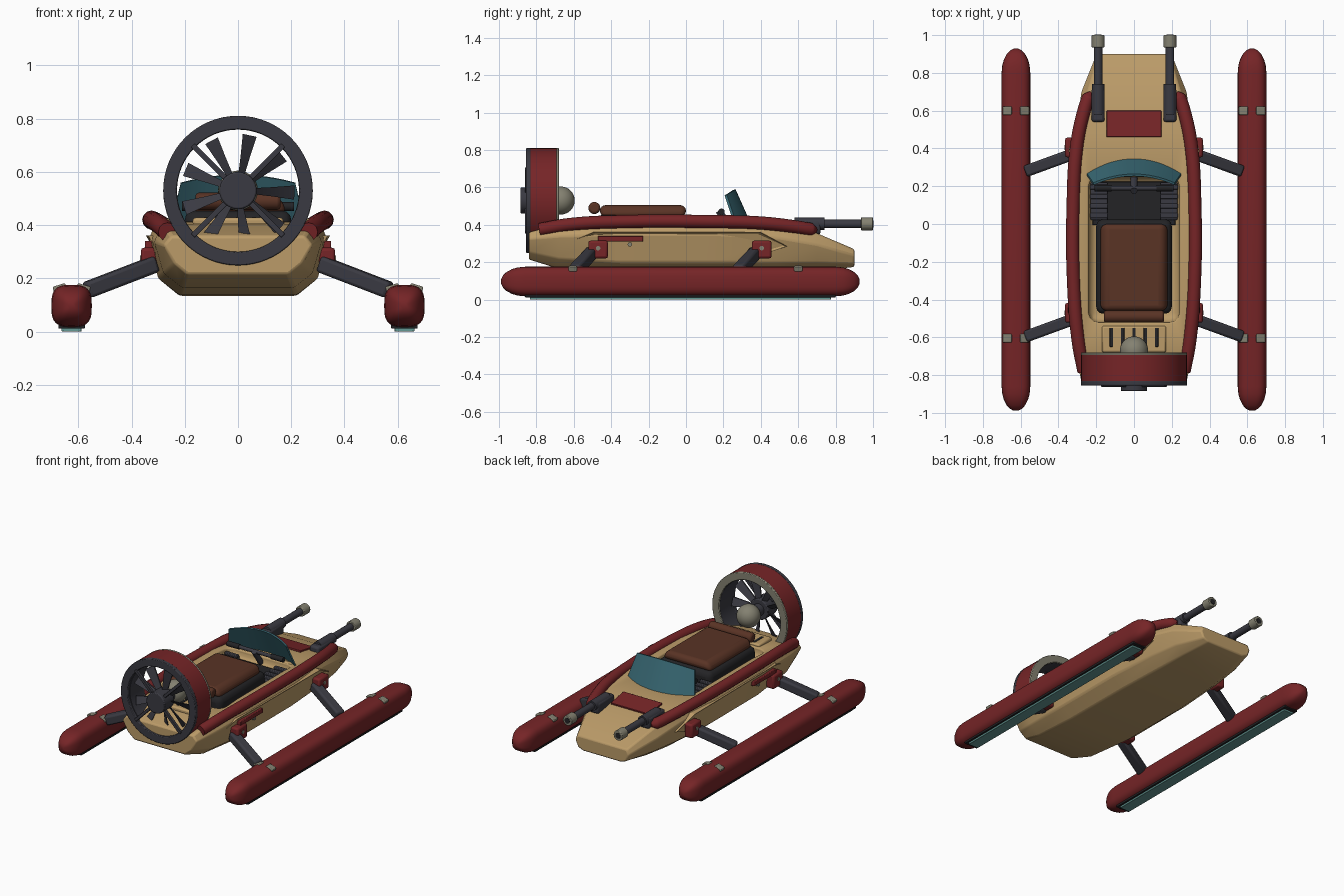
import bpy, bmesh, math
from mathutils import Vector, Matrix

if "Cube" in bpy.data.objects:
    bpy.data.objects.remove(bpy.data.objects["Cube"], do_unlink=True)


def material(name, r, g, b):
    m = bpy.data.materials.new(name)
    m.use_nodes = True
    m.diffuse_color = (r, g, b, 1)
    m.node_tree.nodes["Principled BSDF"].inputs["Base Color"].default_value = (r, g, b, 1)
    return m


TAN = material("sand_paint", .50, .33, .14)
RED = material("dark_red_paint", .18, .018, .02)
DARK = material("dark_metal", .042, .042, .054)
BLACK = material("black_rubber", .017, .017, .019)
GRAY = material("warm_gray_metal", .23, .22, .165)
TEAL = material("teal_glass", .04, .14, .175)
SKID = material("pale_teal_runner", .13, .32, .30)
BROWN = material("brown_leather", .10, .033, .018)


def finish(name, bm, mat, mirror=False, bevel=0, seg=2, smooth=True):
    bmesh.ops.recalc_face_normals(bm, faces=bm.faces)
    mesh = bpy.data.meshes.new(name)
    bm.to_mesh(mesh)
    bm.free()
    ob = bpy.data.objects.new(name, mesh)
    bpy.context.collection.objects.link(ob)
    mesh.materials.append(mat)
    if bevel:
        mod = ob.modifiers.new("Bevel", "BEVEL")
        mod.width, mod.segments, mod.limit_method = bevel, seg, "ANGLE"
    if mirror:
        ob.modifiers.new("Mirror", "MIRROR").use_mirror_merge = False
    if smooth:
        for o in bpy.context.selected_objects:
            o.select_set(False)
        ob.select_set(True)
        bpy.context.view_layer.objects.active = ob
        bpy.ops.object.shade_smooth_by_angle(angle=math.radians(35))
    return ob


def box(name, center, size, mat, bevel=.008, mirror=False, rot=None, seg=2):
    bm = bmesh.new()
    m = Matrix.Translation(center) @ (rot or Matrix()) @ Matrix.Diagonal((*size, 1))
    bmesh.ops.create_cube(bm, size=1, matrix=m)
    return finish(name, bm, mat, mirror, bevel, seg)


def beam(name, p, q, w, mat, mirror=False, bevel=.012):
    p, q = Vector(p), Vector(q)
    rot = (q - p).to_track_quat("Y", "Z").to_matrix().to_4x4()
    return box(name, (p + q) / 2, (w, (q - p).length, w), mat, bevel, mirror, rot)


def rod(name, p, q, r, mat, mirror=False, r2=None, seg=24, bevel=0):
    p, q = Vector(p), Vector(q)
    bm = bmesh.new()
    m = Matrix.Translation((p + q) / 2) @ (q - p).to_track_quat("Z", "Y").to_matrix().to_4x4()
    bmesh.ops.create_cone(bm, cap_ends=True, segments=seg, radius1=r,
                          radius2=r if r2 is None else r2, depth=(q - p).length, matrix=m)
    return finish(name, bm, mat, mirror, bevel)


def loft(name, rings, mat, caps=True, **kw):
    bm = bmesh.new()
    loops = [[bm.verts.new(v) for v in ring] for ring in rings]
    pairs = list(zip(loops, loops[1:])) + ([] if caps else [(loops[-1], loops[0])])
    for a, b in pairs:
        for i in range(len(a)):
            j = (i + 1) % len(a)
            bm.faces.new((a[i], a[j], b[j], b[i]))
    if caps:
        bm.faces.new(loops[0])
        bm.faces.new(loops[-1])
    return finish(name, bm, mat, **kw)


def tube_ring(name, c, r0, r1, y0, y1, mat, bevel=.004):
    # hollow ring around the y axis
    rings = []
    for r, y in ((r0, y0), (r1, y0), (r1, y1), (r0, y1)):
        rings.append([(c[0] + r * math.cos(a), y, c[1] + r * math.sin(a))
                      for a in (i * math.tau / 64 for i in range(64))])
    return loft(name, rings, mat, caps=False, bevel=bevel)


# Hull: station y, then half-width and height of keel, chine, shoulder, deck
stations = [
    (-.84, .19, .215, .24, .255, .28, .325, .25, .36),
    (-.68, .21, .165, .28, .22, .315, .34, .28, .405),
    (-.35, .22, .138, .30, .20, .335, .35, .30, .425),
    (.15, .22, .135, .30, .20, .335, .35, .30, .425),
    (.50, .20, .14, .275, .20, .31, .33, .275, .395),
    (.70, .18, .152, .245, .20, .28, .295, .245, .355),
    (.90, .14, .175, .18, .19, .20, .235, .185, .27),
]
rings = []
for y, *v in stations:
    half = [(v[i], y, v[i + 1]) for i in range(0, 8, 2)]
    rings.append(half + [(-a, b, c) for a, b, c in reversed(half)])
hull = loft("hull", rings, TAN)

# Cockpit well
cutter = box("cockpit_cutter", (0, -.135, .45), (.48, .77, .20), TAN, .05, seg=3)
cutter.hide_render = True
mod = hull.modifiers.new("Cockpit", "BOOLEAN")
mod.operation, mod.object, mod.solver = "DIFFERENCE", cutter, "EXACT"
bpy.context.view_layer.objects.active = hull
bpy.ops.object.modifier_apply(modifier="Cockpit")
bpy.data.objects.remove(cutter, do_unlink=True)
mod = hull.modifiers.new("Bevel", "BEVEL")
mod.width, mod.segments, mod.limit_method, mod.angle_limit = .012, 2, "ANGLE", .4

# Side blisters with a recessed panel
outline = [(-.63, .31), (-.50, .362), (.40, .362), (.55, .285), (.40, .235), (-.50, .235)]
bm = bmesh.new()
outer = [bm.verts.new((.30 + (z - .2) * .36 - .08 * y * y, y * .98, z)) for y, z in outline]
inner = [bm.verts.new((.25, y, z)) for y, z in outline]
face = bm.faces.new(outer)
bm.faces.new(inner[::-1])
for i in range(6):
    j = (i + 1) % 6
    bm.faces.new((outer[i], inner[i], inner[j], outer[j]))
bmesh.ops.recalc_face_normals(bm, faces=bm.faces)
bmesh.ops.inset_region(bm, faces=[face], thickness=.016, depth=-.007)
finish("side_blister", bm, TAN, mirror=True, smooth=False)
box("side_red_panel", (.335, -.35, .326), (.03, .24, .03), RED, .004, True)
rod("side_cap", (.31, -.3, .295), (.338, -.3, .295), .012, GRAY, True)

# Padded side rails
curve = bpy.data.curves.new("side_rail", "CURVE")
curve.dimensions, curve.bevel_depth, curve.bevel_resolution = "3D", .035, 4
curve.use_fill_caps = True
path = [(.265, -.78, .375), (.295, -.62, .402), (.32, -.3, .418), (.322, .1, .418),
        (.305, .4, .41), (.27, .58, .39), (.24, .67, .375), (.225, .695, .372)]
sp = curve.splines.new("BEZIER")
sp.bezier_points.add(len(path) - 1)
for i, (bp, co) in enumerate(zip(sp.bezier_points, path)):
    bp.co = co
    bp.handle_left_type = bp.handle_right_type = "AUTO"
    bp.radius = .4 if i == len(path) - 1 else 1
rail = bpy.data.objects.new("side_rail", curve)
bpy.context.collection.objects.link(rail)
curve.materials.append(RED)
rail.modifiers.new("Mirror", "MIRROR").use_mirror_merge = False

# Floats with runners
rings = []
ends = [.002, .012, .03, .06, .09, .13]
for y, d in [(-.99 + e, e) for e in ends] + [(.93 - e, e) for e in reversed(ends)]:
    s = math.sqrt(1 - (1 - d / .13) ** 2)
    ring = []
    for i in range(32):
        c, n = math.cos(i * math.tau / 32), math.sin(i * math.tau / 32)
        ring.append((.625 + .076 * s * math.copysign(abs(c) ** .65, c), y,
                     .097 + .079 * s * math.copysign(abs(n) ** .65, n)))
    rings.append(ring)
loft("float", rings, RED, mirror=True)
box("runner_pad", (.625, -.03, .02), (.10, 1.66, .016), BLACK, .003, True)
box("runner", (.625, -.03, .009), (.075, 1.61, .018), SKID, .003, True)

# Struts, brackets and float clamps
for end, y_out, y_in, y_br in (("front", -.595, -.50, -.47), ("rear", .28, .375, .405)):
    beam(end + "_strut", (.57, y_out, .155), (.31, y_in, .255), .062, DARK, True)
    box(end + "_bracket", (.335, y_br, .268), (.06, .105, .095), RED, .012, True)
    rod(end + "_bolt", (.35, y_br, .275), (.369, y_br, .275), .012, GRAY, True)
for y in (-.605, .60):
    for side in (-1, 1):
        box("float_clamp", (.625 + side * .045, y, .165), (.05, .045, .022), GRAY, .005,
            True, Matrix.Rotation(side * .3, 4, "Y"))

# Ducted fan
C = (0, .53)
tube_ring("fan_duct", C, .235, .28, -.835, -.69, RED)
tube_ring("fan_inner_lining", C, .229, .24, -.83, -.69, DARK, 0)
tube_ring("fan_front_rim", C, .23, .281, -.855, -.83, DARK)
tube_ring("fan_back_rim", C, .23, .281, -.695, -.68, GRAY)
rod("fan_hub", (0, -.885, C[1]), (0, -.78, C[1]), .07, DARK, seg=32, bevel=.006)
rod("fan_shaft", (0, -.79, C[1]), (0, -.66, C[1]), .04, DARK)
bm = bmesh.new()
bmesh.ops.create_uvsphere(bm, u_segments=32, v_segments=16, radius=.075,
                          matrix=Matrix.Translation((0, -.67, C[1])))
finish("motor_dome", bm, GRAY)
for i in range(4):
    a = math.radians(45 + 90 * i)
    d = Vector((math.cos(a), 0, math.sin(a)))
    hub = Vector((0, -.852, C[1]))
    beam("fan_spoke", hub + d * .05, hub + d * .24, .02, DARK, bevel=.003)
for i in range(9):
    spin = Matrix.Translation((0, -.80, C[1])) @ Matrix.Rotation(math.radians(12 + 40 * i), 4, "Y")
    bm = bmesh.new()
    rows = []
    for r, w, twist in ((.05, .017, .9), (.13, .022, .65), (.212, .029, .4)):
        rows.append([bm.verts.new(spin @ Vector((s * w * math.cos(twist), s * w * math.sin(twist) + t, r)))
                     for s, t in ((-1, -.004), (1, -.004), (1, .004), (-1, .004))])
    for a, b in zip(rows, rows[1:]):
        for k in range(4):
            bm.faces.new((a[k], a[(k + 1) % 4], b[(k + 1) % 4], b[k]))
    bm.faces.new(rows[0])
    bm.faces.new(rows[-1])
    finish("fan_blade", bm, DARK)

# Slotted vent between seat and fan
box("vent_cover", (0, -.61, .413), (.34, .14, .03), TAN, .01)
for i in range(-2, 3):
    box("vent_slot", (i * .06, -.60, .426), (.018, .10, .008), BLACK, .002)

# Seat
box("seat_base", (0, -.225, .40), (.40, .50, .11), BLACK, .035, seg=3)
box("seat_cushion", (0, -.23, .475), (.37, .46, .06), BROWN, .029, seg=4)
mod = bpy.data.objects["seat_cushion"].modifiers
for v in bpy.data.objects["seat_cushion"].data.vertices:
    v.co.x *= .86 if v.co.z > .47 else 1
rod("seat_back_roll", (-.16, -.49, .49), (.16, -.49, .49), .032, BROWN, bevel=.012)

# Foot well, foot rests and handlebar
box("foot_well", (0, .11, .36), (.44, .23, .02), BLACK, .003)
box("foot_rest", (.185, .12, .38), (.09, .20, .03), DARK, .006, True)
for i in range(4):
    box("foot_rib", (.185, .045 + .05 * i, .398), (.095, .026, .02), DARK, .004, True)
rod("steering_post", (0, .25, .37), (0, .175, .475), .018, DARK)
rod("handlebar", (-.2, .19, .47), (.2, .19, .47), .012, DARK)
rod("hand_grip", (.12, .19, .47), (.21, .19, .47), .017, BLACK, True)

# Curved windscreen
rings = []
for i in range(17):
    t = i / 8 - 1
    drop = .085 * t * t
    low = Vector((.25 * t, .345 - drop * .9, .41))
    high = Vector((.215 * t, .265 - drop * .55, .59 - .03 * t * t))
    back = Vector((0, -.012, -.003))
    rings.append([low, high, high + back, low + back])
loft("windscreen", rings, TEAL)
box("windscreen_base", (0, .27, .405), (.44, .03, .03), TAN, .008)

# Red patch on the sloping foredeck
slope = math.atan2(-.035, .2)
box("foredeck_patch", (0, .53, .393), (.29, .14, .012), RED, .002, False,
    Matrix.Rotation(slope, 4, "X"))

# Twin forward tubes
box("tube_mount", (.19, .63, .385), (.07, .18, .075), DARK, .014, True)
rod("tube_collar", (.19, .58, .405), (.19, .74, .405), .033, DARK, True)
rod("tube_barrel", (.19, .70, .405), (.19, .945, .405), .023, DARK, True)
rod("tube_tip", (.19, .935, .405), (.19, 1.0, .405), .034, GRAY, True, bevel=.004)
rod("tube_bore", (.19, .99, .405), (.19, 1.002, .405), .019, BLACK, True)
